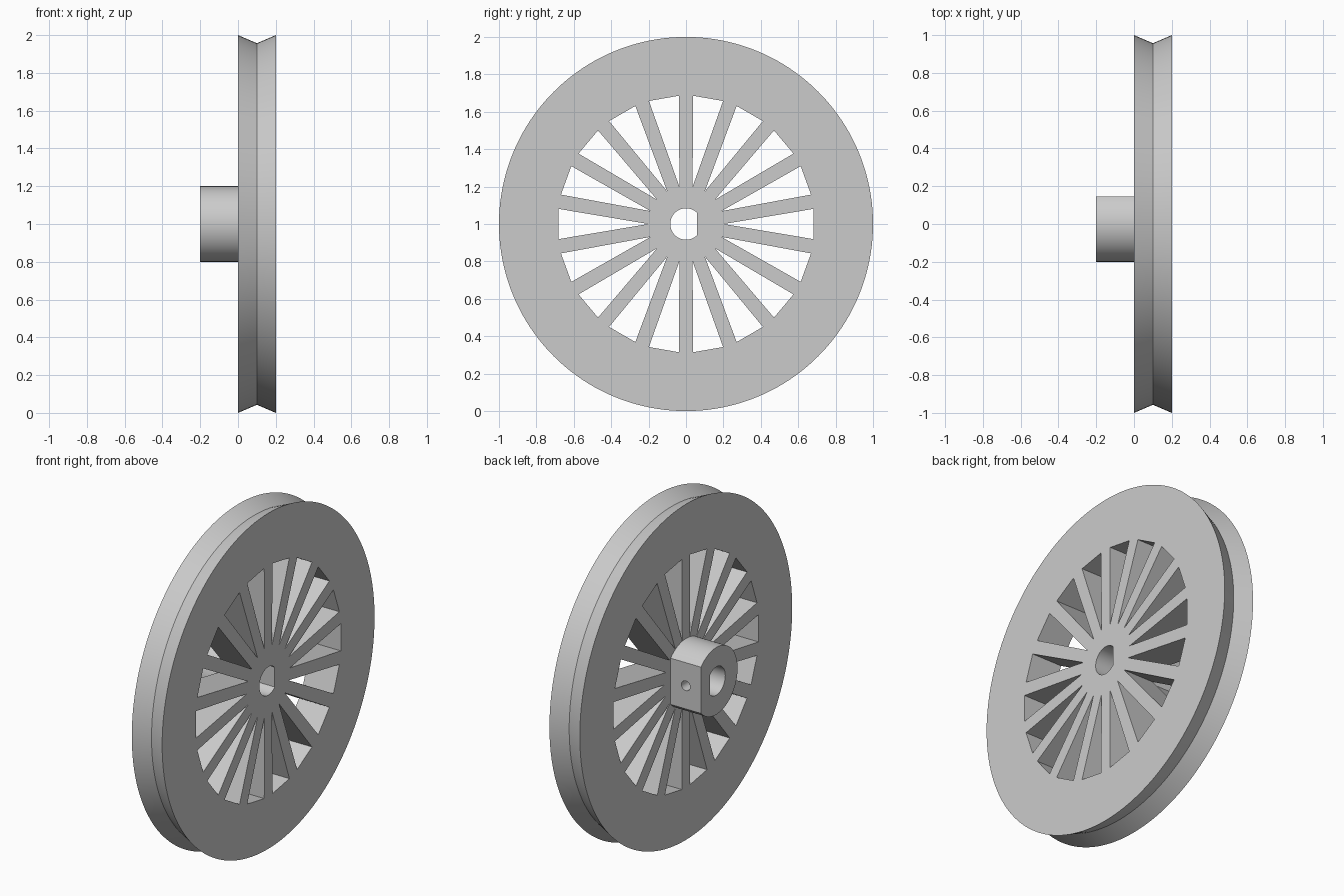
import bpy, bmesh, math

cube = bpy.data.objects.get("Cube")
if cube:
    bpy.data.objects.remove(cube, do_unlink=True)

SPOKES = 18
AXLE_Z = 1.0

grey = bpy.data.materials.new("light_grey")
grey.use_nodes = True
colour = (0.6, 0.6, 0.6, 1)
grey.diffuse_color = colour
grey.node_tree.nodes["Principled BSDF"].inputs["Base Color"].default_value = colour


def arc(radius, flat=None, n=128):
    """Circle in (y, z), optionally cut by a flat at y = flat."""
    start = math.acos(flat / radius) if flat else 0
    sweep = 2 * (math.pi - start)
    count = n + 1 if flat else n
    return [(radius * math.cos(start + sweep * i / n),
             radius * math.sin(start + sweep * i / n)) for i in range(count)]


def add_loft(bm, outline, sections):
    """Loft an outline along x through (x, scale) sections and cap it."""
    rings = [[bm.verts.new((x, y * s, z * s + AXLE_Z)) for y, z in outline]
             for x, s in sections]
    n = len(outline)
    for a, b in zip(rings, rings[1:]):
        for i in range(n):
            j = (i + 1) % n
            bm.faces.new((a[i], a[j], b[j], b[i]))
    bm.faces.new(rings[0][::-1])
    bm.faces.new(rings[-1])


def loft(name, outlines, sections):
    bm = bmesh.new()
    for outline in outlines:
        add_loft(bm, outline, sections)
    bmesh.ops.recalc_face_normals(bm, faces=bm.faces[:])
    mesh = bpy.data.meshes.new(name)
    bm.to_mesh(mesh)
    bm.free()
    mesh.materials.append(grey)
    obj = bpy.data.objects.new(name, mesh)
    bpy.context.collection.objects.link(obj)
    return obj


def combine(target, tool, operation):
    """Apply a boolean and discard the tool."""
    mod = target.modifiers.new(operation.lower(), "BOOLEAN")
    mod.operation, mod.solver, mod.object = operation, "EXACT", tool
    bpy.ops.object.select_all(action="DESELECT")
    bpy.context.view_layer.objects.active = target
    target.select_set(True)
    bpy.ops.object.modifier_apply(modifier=mod.name)
    bpy.data.objects.remove(tool, do_unlink=True)


# Grooved disc
wheel = loft("pulley_wheel", [arc(1.0, n=160)], [(0, 1), (0.1, 0.957), (0.2, 1)])

# Hub with a flat on one side, sunk into the disc
hub = loft("hub", [arc(0.2, 0.145, 64)], [(-0.2, 1), (0.1, 1)])
combine(wheel, hub, "UNION")

# Tapered openings that leave the spokes
opening = [(0.201, 0), (0.682, -0.081), (0.682, 0.081)]
openings = []
for k in range(SPOKES):
    a = 2 * math.pi * k / SPOKES
    c, s = math.cos(a), math.sin(a)
    openings.append([(y * c - z * s, y * s + z * c) for y, z in opening])
combine(wheel, loft("spoke_openings", openings, [(-0.05, 1), (0.25, 1)]), "DIFFERENCE")

# D-shaped axle bore
combine(wheel, loft("axle_bore", [arc(0.084, 0.06, 48)], [(-0.3, 1), (0.3, 1)]), "DIFFERENCE")

# Set-screw hole from the hub flat into the bore
bpy.ops.mesh.primitive_cylinder_add(vertices=32, radius=0.029, depth=0.18,
                                    location=(-0.1, 0.12, AXLE_Z),
                                    rotation=(math.pi / 2, 0, 0))
screw_hole = bpy.context.object
screw_hole.data.materials.append(grey)
combine(wheel, screw_hole, "DIFFERENCE")

bpy.ops.object.shade_smooth_by_angle(angle=math.radians(30))
